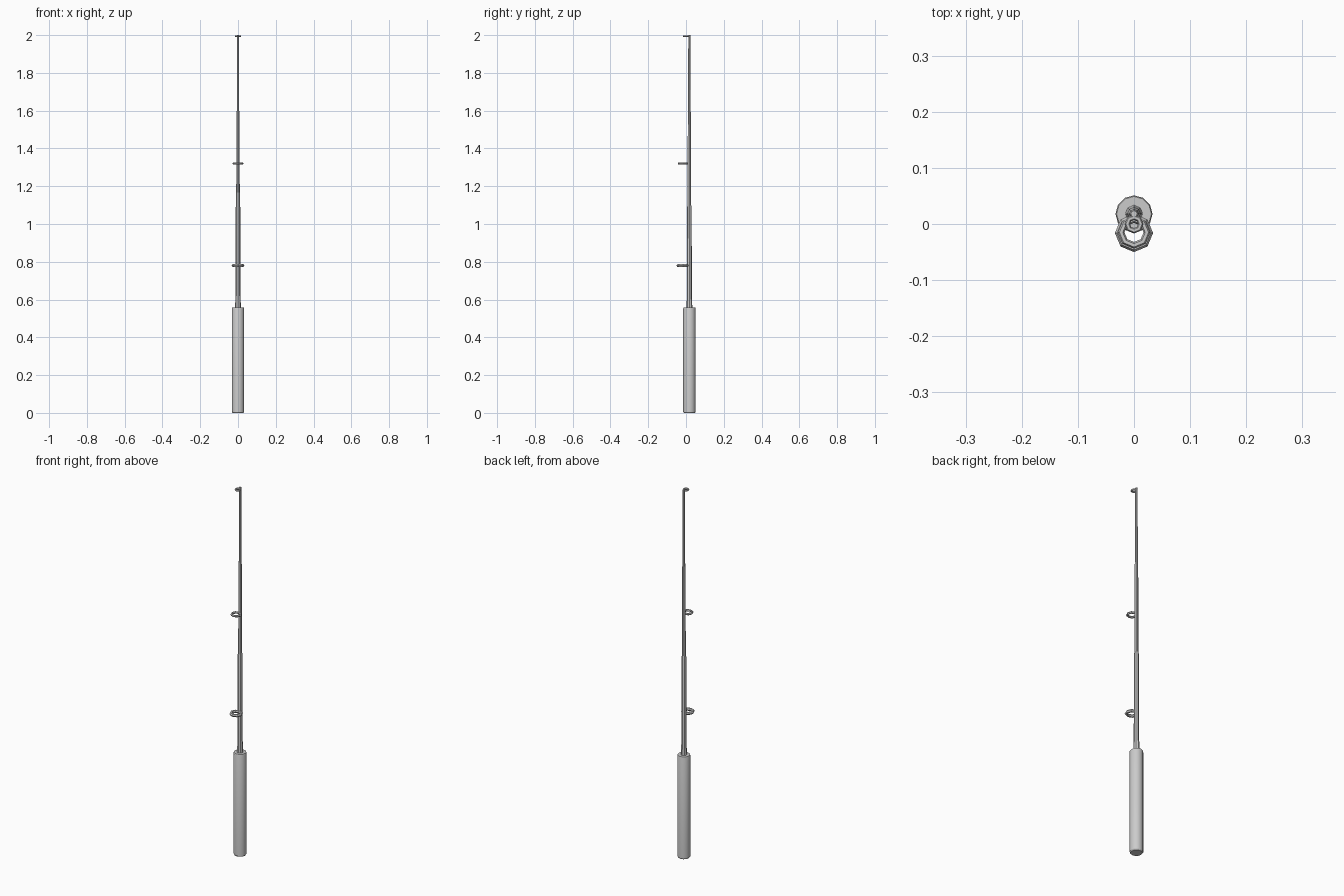
import bpy, bmesh
from math import cos, sin, pi

if "Cube" in bpy.data.objects:
    bpy.data.objects.remove(bpy.data.objects["Cube"])

ROD_Y = 0.018


def lathe(name, profile, sides, y=ROD_Y):
    """Closed revolved solid around a vertical axis from (radius, z) points."""
    bm = bmesh.new()
    loops = [[bm.verts.new((r * cos(2 * pi * i / sides), y + r * sin(2 * pi * i / sides), z))
              for i in range(sides)] for r, z in profile]
    for a, b in zip(loops, loops[1:]):
        for i in range(sides):
            j = (i + 1) % sides
            bm.faces.new((a[i], a[j], b[j], b[i]))
    bm.faces.new(loops[0][::-1])
    bm.faces.new(loops[-1])
    me = bpy.data.meshes.new(name)
    bm.to_mesh(me)
    bm.free()
    ob = bpy.data.objects.new(name, me)
    bpy.context.collection.objects.link(ob)
    return ob


def guide(name, y, z, outer, minor):
    """Eight-sided line guide lying flat in front of the rod."""
    bpy.ops.mesh.primitive_torus_add(major_segments=8, minor_segments=6,
                                     major_radius=outer - minor, minor_radius=minor,
                                     location=(0, y, z))
    bpy.context.object.name = name


# Grip with softened ends
lathe("grip", [(0.029, 0), (0.033, 0.006), (0.033, 0.552), (0.031, 0.558)], 12)

# Stepped, tapering rod
lathe("rod", [(0.016, 0.55), (0.013, 0.62), (0.012, 1.09), (0.0095, 1.10),
              (0.0085, 1.58), (0.0065, 1.60), (0.006, 2.0)], 8)

# Line guides, shrinking towards the tip
guide("lower_guide", -0.016, 0.78, 0.034, 0.008)
guide("middle_guide", -0.015, 1.32, 0.029, 0.006)
guide("tip_guide", 0.0, 1.994, 0.017, 0.005)

# Smooth shading with sharp edges kept
for ob in bpy.context.scene.objects:
    ob.select_set(True)
    bpy.context.view_layer.objects.active = ob
bpy.ops.object.shade_smooth_by_angle()
